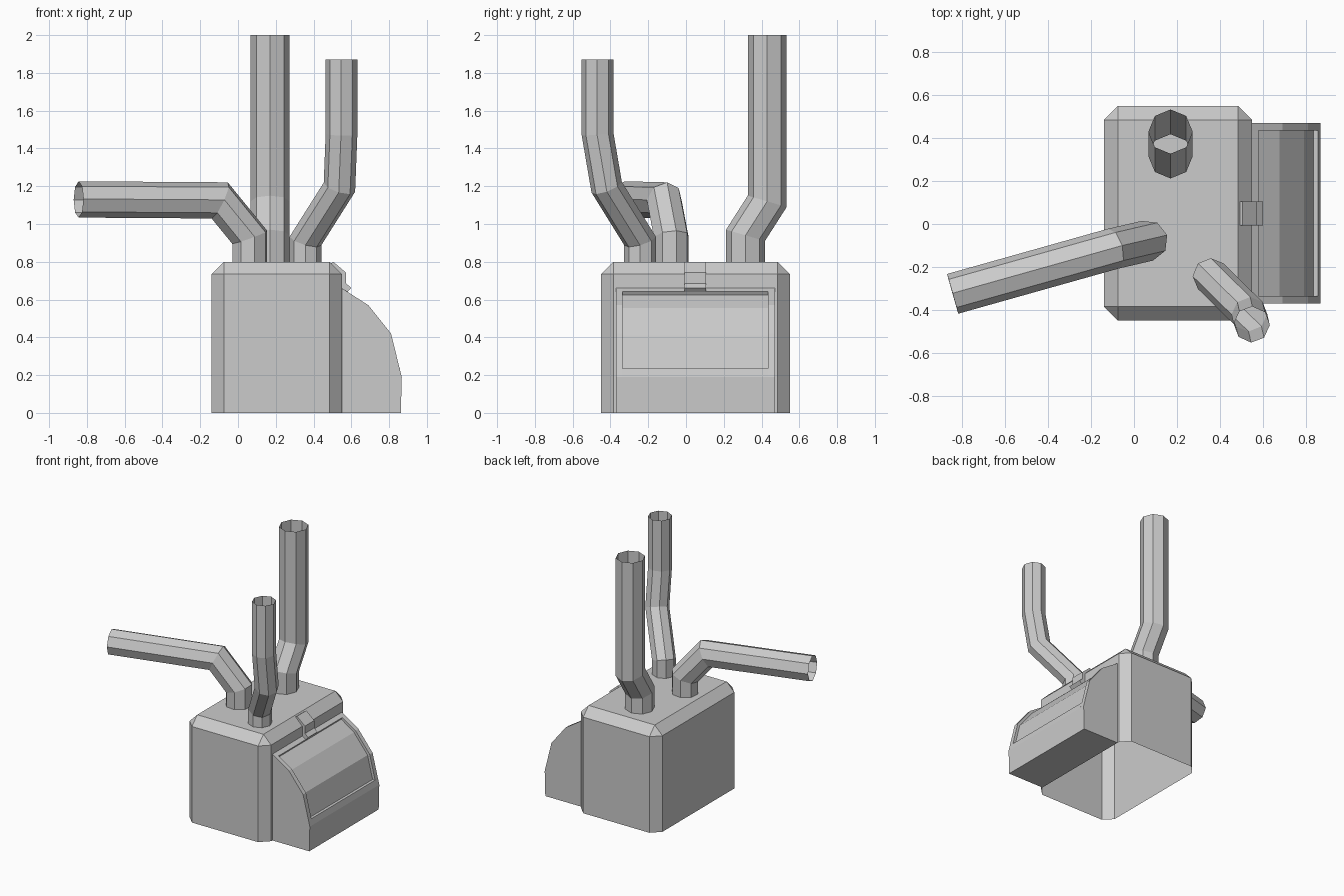
import bpy, bmesh, math
from mathutils import Vector

if "Cube" in bpy.data.objects:
    bpy.data.objects.remove(bpy.data.objects["Cube"])


def make_object(name, verts, faces):
    mesh = bpy.data.meshes.new(name)
    mesh.from_pydata(verts, [], faces)
    bm = bmesh.new()
    bm.from_mesh(mesh)
    bmesh.ops.recalc_face_normals(bm, faces=bm.faces)
    bm.to_mesh(mesh)
    bm.free()
    ob = bpy.data.objects.new(name, mesh)
    bpy.context.collection.objects.link(ob)
    return ob


def extrude_profile(name, profile, y0, y1):
    """Solid from an (x, z) outline stretched along y."""
    n = len(profile)
    verts = [(x, y, z) for y in (y0, y1) for x, z in profile]
    faces = [(i, (i + 1) % n, n + (i + 1) % n, n + i) for i in range(n)]
    faces += [tuple(range(n)), tuple(range(n, 2 * n))]
    return make_object(name, verts, faces)


def pipe(name, path, radius, sides=8, phase=0.0):
    """Open-ended pipe with mitred bends; the first section is vertical."""
    pts = [Vector(p) for p in path]
    ring = []
    for i in range(sides):
        a = phase + 2 * math.pi * i / sides
        ring.append(pts[0] + radius * Vector((math.cos(a), math.sin(a), 0)))
    verts = list(ring)
    for k in range(1, len(pts)):
        d = (pts[k] - pts[k - 1]).normalized()
        normal = d
        if k < len(pts) - 1:
            normal = d + (pts[k + 1] - pts[k]).normalized()
        ring = [v + d * ((pts[k] - v).dot(normal) / d.dot(normal)) for v in ring]
        verts += ring
    faces = []
    for k in range(len(pts) - 1):
        for i in range(sides):
            j = (i + 1) % sides
            faces.append((k * sides + i, k * sides + j,
                          (k + 1) * sides + j, (k + 1) * sides + i))
    return make_object(name, verts, faces)


# Main cabinet: chamfered box, open underneath
bm = bmesh.new()
bmesh.ops.create_cube(bm, size=1.0)
for v in bm.verts:
    v.co = Vector((0.205 + v.co.x * 0.69, 0.05 + v.co.y * 1.0, (v.co.z + 0.5) * 0.8))
edges = [e for e in bm.edges if max(v.co.z for v in e.verts) > 0.1]
bmesh.ops.bevel(bm, geom=edges, offset=0.065, segments=1, affect='EDGES')
floor = [f for f in bm.faces if all(v.co.z < 0.001 for v in f.verts)]
bmesh.ops.delete(bm, geom=floor, context='FACES_ONLY')
mesh = bpy.data.meshes.new("cabinet")
bm.to_mesh(mesh)
bm.free()
bpy.context.collection.objects.link(bpy.data.objects.new("cabinet", mesh))

# Curved hatch housing: two side rims and a recessed centre panel
rim = [(0.55, 0.0), (0.55, 0.66), (0.69, 0.57), (0.81, 0.42), (0.867, 0.19), (0.862, 0.0)]
panel = [(0.55, 0.0), (0.55, 0.66), (0.58, 0.642), (0.57, 0.625), (0.677, 0.554),
         (0.792, 0.41), (0.835, 0.235), (0.856, 0.235), (0.867, 0.19), (0.862, 0.0)]
extrude_profile("hatch_rim_front", rim, -0.37, -0.335)
extrude_profile("hatch_panel", panel, -0.335, 0.435)
extrude_profile("hatch_rim_back", rim, 0.435, 0.47)

# Latch over the cabinet's top edge
latch = [(0.49, 0.79), (0.505, 0.80), (0.572, 0.742), (0.572, 0.685),
         (0.6, 0.662), (0.58, 0.64), (0.54, 0.64), (0.54, 0.73)]
extrude_profile("latch", latch, -0.008, 0.105)

# Three pipes rising from the top
pipe("tall_pipe", [(0.17, 0.315, 0.78), (0.17, 0.315, 0.94),
                   (0.17, 0.43, 1.12), (0.17, 0.43, 2.0)], 0.103)
pipe("front_pipe", [(0.357, -0.243, 0.78), (0.357, -0.243, 0.91), (0.537, -0.42, 1.195),
                    (0.548, -0.468, 1.475), (0.548, -0.468, 1.87)], 0.084)
pipe("side_pipe", [(0.062, -0.078, 0.78), (0.062, -0.078, 0.93),
                   (-0.097, -0.115, 1.125), (-0.844, -0.325, 1.13)],
     0.096, phase=math.radians(16))
